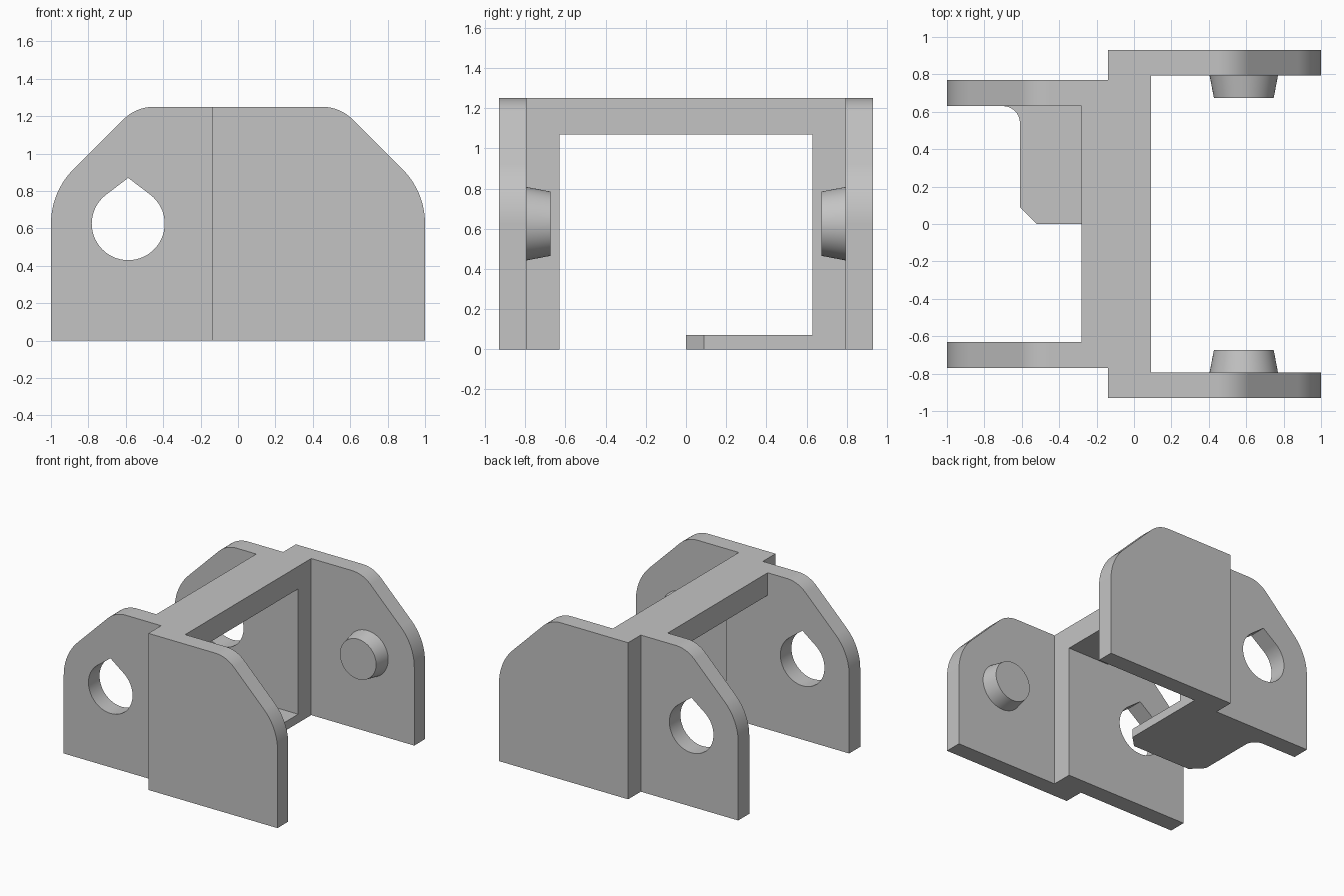
import bpy, bmesh, math
from mathutils import Vector

if "Cube" in bpy.data.objects:
    bpy.data.objects.remove(bpy.data.objects["Cube"], do_unlink=True)

grey = bpy.data.materials.new("plain grey")
grey.use_nodes = True
COLOR = (0.55, 0.55, 0.55, 1)
grey.diffuse_color = COLOR
grey.node_tree.nodes["Principled BSDF"].inputs["Base Color"].default_value = COLOR

TOP = 1.25                      # overall height
HUB_X, HUB_Z = 0.587, 0.625     # centre of pins and holes
STEP, POST = -0.14, 0.09        # x range of the corner posts


def arc(cx, cy, r, start, end, n=14):
    angles = [math.radians(start + (end - start) * i / n) for i in range(n + 1)]
    return [(cx + r * math.cos(a), cy + r * math.sin(a)) for a in angles]


def prism(name, points, lo, hi, axis="y"):
    """Extrude a flat outline from lo to hi along y (xz outline) or z (xy outline)."""
    bm = bmesh.new()
    place = (lambda p: (p[0], lo, p[1])) if axis == "y" else (lambda p: (p[0], p[1], lo))
    face = bm.faces.new([bm.verts.new(place(p)) for p in points])
    moved = bmesh.ops.extrude_face_region(bm, geom=[face])["geom"]
    shift = Vector((0, hi - lo, 0)) if axis == "y" else Vector((0, 0, hi - lo))
    bmesh.ops.translate(bm, vec=shift, verts=[g for g in moved if isinstance(g, bmesh.types.BMVert)])
    bmesh.ops.recalc_face_normals(bm, faces=bm.faces)
    return finish(name, bm)


def finish(name, bm):
    mesh = bpy.data.meshes.new(name)
    bm.to_mesh(mesh)
    bm.free()
    mesh.materials.append(grey)
    obj = bpy.data.objects.new(name, mesh)
    bpy.context.collection.objects.link(obj)
    return obj


def activate(obj):
    bpy.ops.object.select_all(action="DESELECT")
    obj.select_set(True)
    bpy.context.view_layer.objects.active = obj


def combine(base, other, operation):
    mod = base.modifiers.new("combine", "BOOLEAN")
    mod.operation, mod.object, mod.solver = operation, other, "EXACT"
    activate(base)
    bpy.ops.object.modifier_apply(modifier=mod.name)
    bpy.data.objects.remove(other, do_unlink=True)


def smooth(obj):
    activate(obj)
    bpy.ops.object.shade_smooth_by_angle(angle=math.radians(25))
    mod = obj.modifiers.new("flat face normals", "WEIGHTED_NORMAL")
    mod.keep_sharp = True


def rect(x0, y0, x1, y1):
    return [(x0, y0), (x1, y0), (x1, y1), (x0, y1)]


# Rounded cheek outline and teardrop hole outline
shoulder = arc(HUB_X, HUB_Z, 1 - HUB_X, 0, 45) + arc(0.45, TOP - 0.23, 0.23, 45, 90)
cheek = [(STEP, 0), (1, 0)] + shoulder + [(STEP, TOP)]
wing = [(-x, z) for x, z in [(-POST, 0), (1, 0)] + shoulder + [(-POST, TOP)]]
teardrop = arc(-HUB_X, HUB_Z, 0.195, 127, 413, 44) + [(-HUB_X, 0.87)]

# Cross bar joining the two sides
frame = prism("hinge_frame", rect(-0.28, -0.7, POST, 0.7), 1.07, TOP, "z")

for s in (1, -1):
    # Inset wing, corner post and outer cheek of each side
    combine(frame, prism("wing", wing, s * 0.63, s * 0.77), "UNION")
    combine(frame, prism("post", rect(STEP, 0, POST, TOP), s * 0.63, s * 0.93), "UNION")
    combine(frame, prism("cheek", cheek, s * 0.795, s * 0.93), "UNION")
    combine(frame, prism("hole_cutter", teardrop, s * 0.5, s * 0.9), "DIFFERENCE")

# Floor tab with two chamfered corners and a filleted root
tab = [(POST, 0.7), (POST, 0.09), (0, 0), (-0.52, 0), (-0.61, 0.09)]
tab += arc(-0.7, 0.54, 0.09, 0, 90) + [(-0.7, 0.7)]
combine(frame, prism("floor_tab", tab, 0, 0.07, "z"), "UNION")
bm = bmesh.new()
bm.from_mesh(frame.data)
bmesh.ops.dissolve_limit(bm, angle_limit=0.002, verts=bm.verts, edges=bm.edges)
bm.to_mesh(frame.data)
bm.free()
smooth(frame)

# Tapered pins facing inward on the outer cheeks
for s, name in ((1, "back_pin"), (-1, "front_pin")):
    bm = bmesh.new()
    bmesh.ops.create_cone(bm, cap_ends=True, segments=64, radius1=0.183, radius2=0.16, depth=0.12)
    pin = finish(name, bm)
    pin.rotation_euler.x = s * math.pi / 2
    pin.location = (HUB_X, s * 0.735, HUB_Z)
    smooth(pin)
